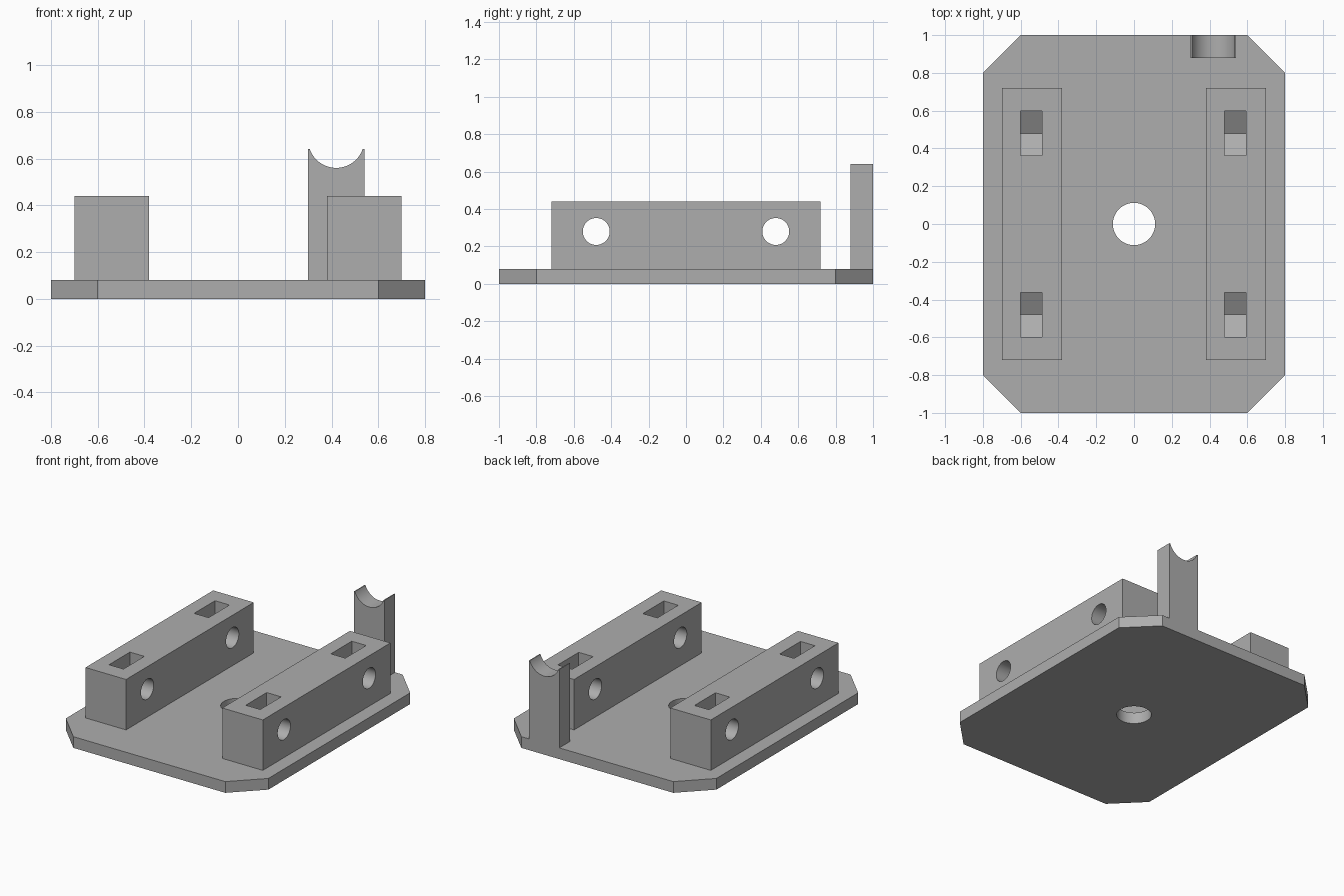
import bpy, bmesh, math
from mathutils import Vector

if "Cube" in bpy.data.objects:
    bpy.data.objects.remove(bpy.data.objects["Cube"])

grey = bpy.data.materials.new("plain grey")
grey.use_nodes = True
colour = (0.42, 0.42, 0.42, 1)
grey.diffuse_color = colour
grey.node_tree.nodes["Principled BSDF"].inputs["Base Color"].default_value = colour


def prism(name, profile, axis, start, end):
    """Extrude a 2D profile along an axis; the profile uses the other two axes in order."""
    bm = bmesh.new()
    verts = []
    for point in profile:
        co = list(point)
        co.insert("xyz".index(axis), start)
        verts.append(bm.verts.new(co))
    face = bm.faces.new(verts)
    shift = Vector((0, 0, 0))
    shift["xyz".index(axis)] = end - start
    grown = bmesh.ops.extrude_face_region(bm, geom=[face])
    bmesh.ops.translate(bm, vec=shift, verts=[g for g in grown["geom"] if isinstance(g, bmesh.types.BMVert)])
    bmesh.ops.recalc_face_normals(bm, faces=bm.faces)
    mesh = bpy.data.meshes.new(name)
    bm.to_mesh(mesh)
    bm.free()
    mesh.materials.append(grey)
    obj = bpy.data.objects.new(name, mesh)
    bpy.context.collection.objects.link(obj)
    return obj


def rect(u0, u1, v0, v1):
    return [(u0, v0), (u1, v0), (u1, v1), (u0, v1)]


def arc(u, v, radius, first=0, last=math.tau, steps=48, closed=True):
    count = steps if closed else steps + 1
    angles = [first + (last - first) * i / steps for i in range(count)]
    return [(u + radius * math.cos(a), v + radius * math.sin(a)) for a in angles]


def cut(target, cutter):
    """Subtract the cutter from the target, then discard it."""
    mod = target.modifiers.new("cut", "BOOLEAN")
    mod.operation, mod.solver, mod.object = "DIFFERENCE", "EXACT", cutter
    bpy.ops.object.select_all(action="DESELECT")
    bpy.context.view_layer.objects.active = target
    target.select_set(True)
    bpy.ops.object.modifier_apply(modifier=mod.name)
    bpy.data.objects.remove(cutter)


def smooth(obj):
    bpy.ops.object.select_all(action="DESELECT")
    bpy.context.view_layer.objects.active = obj
    obj.select_set(True)
    bpy.ops.object.shade_smooth_by_angle(angle=math.radians(25))


# Base plate with clipped corners and a central hole
PLATE = 0.08
outline = [(0.6, -1), (0.8, -0.8), (0.8, 0.8), (0.6, 1),
           (-0.6, 1), (-0.8, 0.8), (-0.8, -0.8), (-0.6, -1)]
plate = prism("base_plate", outline, "z", 0, PLATE)
cut(plate, prism("hole_cutter", arc(0, 0, 0.112), "z", -0.1, 0.2))
smooth(plate)

# Two mounting rails, each with two bolt holes and two pointed nut pockets
BOLT_Z, HALF = 0.28, 0.118
rise = HALF / math.sqrt(3)
for name, x in (("right_rail", -0.54), ("left_rail", 0.54)):
    rail = prism(name, rect(-0.72, 0.72, PLATE, 0.44), "x", x - 0.16, x + 0.16)
    for y in (-0.48, 0.48):
        pocket = [(y, BOLT_Z - 2 * rise), (y + HALF, BOLT_Z - rise),
                  (y + HALF, 0.6), (y - HALF, 0.6), (y - HALF, BOLT_Z - rise)]
        cut(rail, prism("pocket_cutter", pocket, "x", x - 0.06, x + 0.054))
        cut(rail, prism("bolt_cutter", arc(y, BOLT_Z, 0.072), "x", x - 0.3, x + 0.3))
    smooth(rail)

# Rear post with a round cradle in its top
CX, CZ, R, TOP = 0.42, 0.68, 0.12, 0.64
dip = math.asin((CZ - TOP) / R)
cradle = arc(CX, CZ, R, -dip, dip - math.pi, 32, closed=False)
post = prism("cradle_post", [(0.3, PLATE), (0.54, PLATE), (0.54, TOP)] + cradle + [(0.3, TOP)],
             "y", 0.88, 1)
smooth(post)
